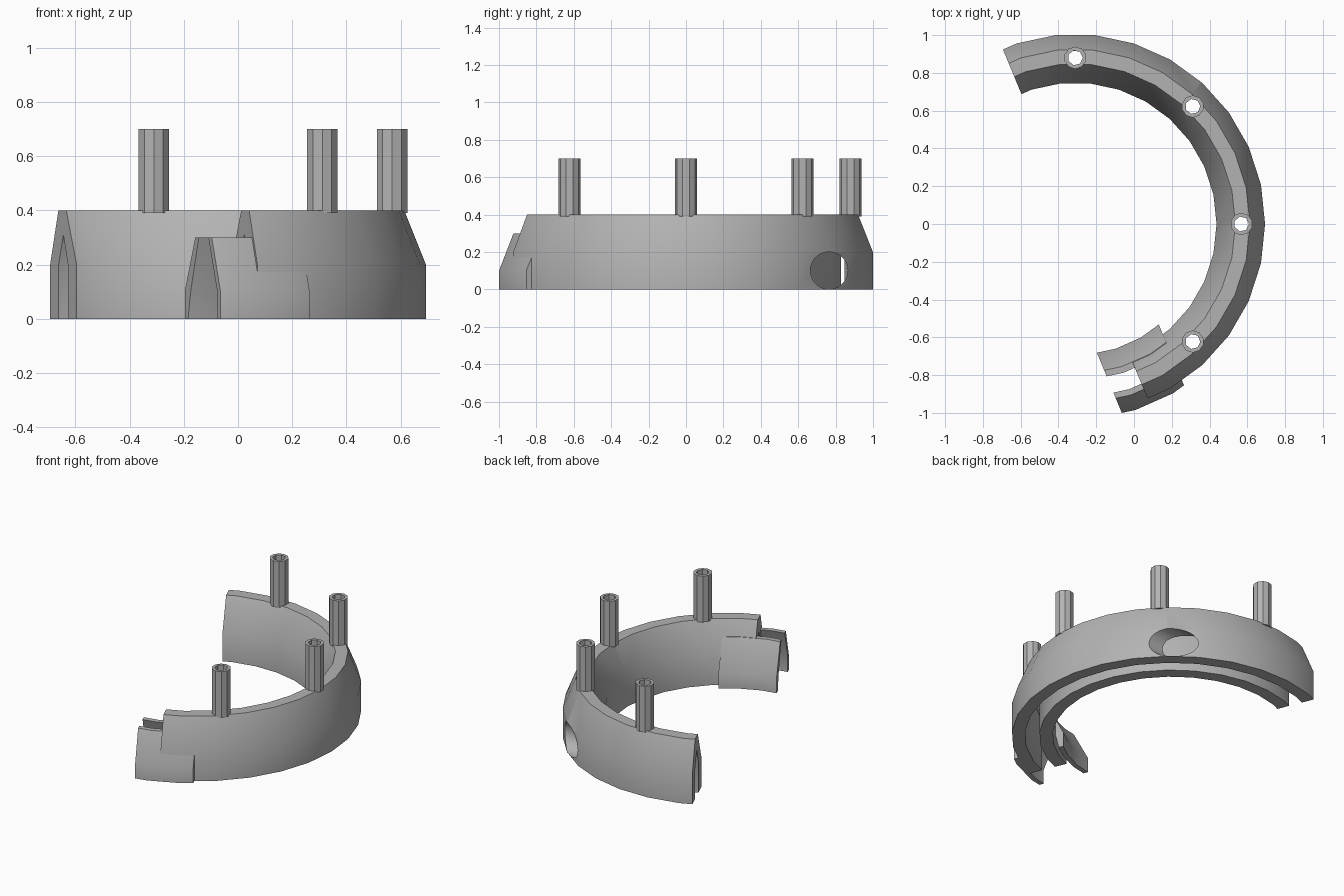
import bpy, bmesh
from math import radians, cos, sin
from mathutils import Vector, Matrix

cube = bpy.data.objects.get("Cube")
if cube:
    bpy.data.objects.remove(cube, do_unlink=True)

CENTRE_X = -0.311      # axis of the ring
STEP = 12              # degrees per facet
START, END = -67.5, 112.5

grey = bpy.data.materials.new("plain_grey")
grey.use_nodes = True
grey.diffuse_color = (0.45, 0.45, 0.45, 1)
grey.node_tree.nodes["Principled BSDF"].inputs["Base Color"].default_value = (0.45, 0.45, 0.45, 1)


def add_object(name, bm):
    bmesh.ops.recalc_face_normals(bm, faces=bm.faces)
    mesh = bpy.data.meshes.new(name)
    bm.to_mesh(mesh)
    bm.free()
    mesh.materials.append(grey)
    obj = bpy.data.objects.new(name, mesh)
    bpy.context.collection.objects.link(obj)
    return obj


def ring_arc(profile, start, end):
    """Sweep a closed (radius, z) profile around the ring axis in flat facets."""
    angles = [start] + [a for a in range(-360, 361, STEP) if start < a < end] + [end]
    bm = bmesh.new()
    loops = []
    for a in angles:
        # points between facet corners stay on the chord
        k = cos(radians(STEP / 2)) / cos(radians(a % STEP - STEP / 2))
        loops.append([bm.verts.new((CENTRE_X + r * k * cos(radians(a)),
                                    r * k * sin(radians(a)), z)) for r, z in profile])
    n = len(profile)
    for p, q in zip(loops, loops[1:]):
        for i in range(n):
            j = (i + 1) % n
            bm.faces.new((p[i], p[j], q[j], q[i]))
    bm.faces.new(loops[0])
    bm.faces.new(loops[-1])
    return bm


def cylinder(name, sides, radius, depth, matrix):
    bm = bmesh.new()
    bmesh.ops.create_cone(bm, cap_ends=True, segments=sides, radius1=radius,
                          radius2=radius, depth=depth, matrix=matrix)
    return add_object(name, bm)


def cut(obj, cutter):
    mod = obj.modifiers.new("cut", 'BOOLEAN')
    mod.operation = 'DIFFERENCE'
    mod.solver = 'EXACT'
    mod.object = cutter
    bpy.context.view_layer.objects.active = obj
    bpy.ops.object.modifier_apply(modifier=mod.name)


def smooth(obj):
    bpy.ops.object.select_all(action='DESELECT')
    obj.select_set(True)
    bpy.context.view_layer.objects.active = obj
    bpy.ops.object.shade_smooth_by_angle(angle=radians(30))


# Half ring with a pointed channel open underneath
ring_profile = [(1.005, 0), (1.005, 0.2), (0.925, 0.4), (0.848, 0.4), (0.748, 0.2),
                (0.748, 0), (0.832, 0), (0.832, 0.2), (0.877, 0.31), (0.922, 0.2), (0.922, 0)]
ring = add_object("half_ring", ring_arc(ring_profile, START, END))

# Round opening through the outer wall only
port = cylinder("port_cutter", 30, 0.1, 0.9,
                Matrix.Translation((CENTRE_X + 0.65, 0.765, 0.101)) @ Matrix.Rotation(radians(90), 4, 'Y'))
keep = cylinder("keep_core", 30, 0.845, 1, Matrix.Translation((CENTRE_X, 0, 0)))
cut(port, keep)
cut(ring, port)

# Hollow posts whose bores run down into the channel
cutters = [port, keep]
for name, angle in (("front", -45), ("left", 0), ("back_left", 45), ("back", 90)):
    x = CENTRE_X + 0.88 * cos(radians(angle))
    y = 0.88 * sin(radians(angle))
    post = cylinder(name + "_post", 10, 0.059, 0.31, Matrix.Translation((x, y, 0.545)))
    turn = Matrix.Rotation(radians(-90), 4, 'Z')
    bore = cylinder("bore_cutter", 7, 0.04, 0.7, Matrix.Translation((x, y, 0.55)) @ turn)
    cut(post, bore)
    cut(ring, bore)
    cutters.append(bore)

for c in cutters:
    bpy.data.objects.remove(c, do_unlink=True)
smooth(ring)

# Coupling walls that clasp the front end, trimmed square to the ring end
tangent = Vector((sin(radians(START)), -cos(radians(START)), 0))
axis = Vector((CENTRE_X, 0, 0))
walls = {
    "coupling_outer_wall": [(1.035, 0), (1.035, 0.1), (0.952, 0.3), (0.92, 0.3), (1.004, 0.1), (1.004, 0)],
    "coupling_inner_wall": [(0.694, 0), (0.694, 0.1), (0.794, 0.3), (0.828, 0.3), (0.75, 0.1), (0.726, 0)],
}
for name, profile in walls.items():
    bm = ring_arc(profile, -96, -36)
    for limit, side in ((0.155, 1), (0.205, -1)):
        bmesh.ops.bisect_plane(bm, geom=bm.verts[:] + bm.edges[:] + bm.faces[:], dist=1e-5,
                               plane_co=axis + tangent * side * limit,
                               plane_no=tangent * side, clear_outer=True)
        bmesh.ops.holes_fill(bm, edges=[e for e in bm.edges if e.is_boundary], sides=0)
    smooth(add_object(name, bm))
